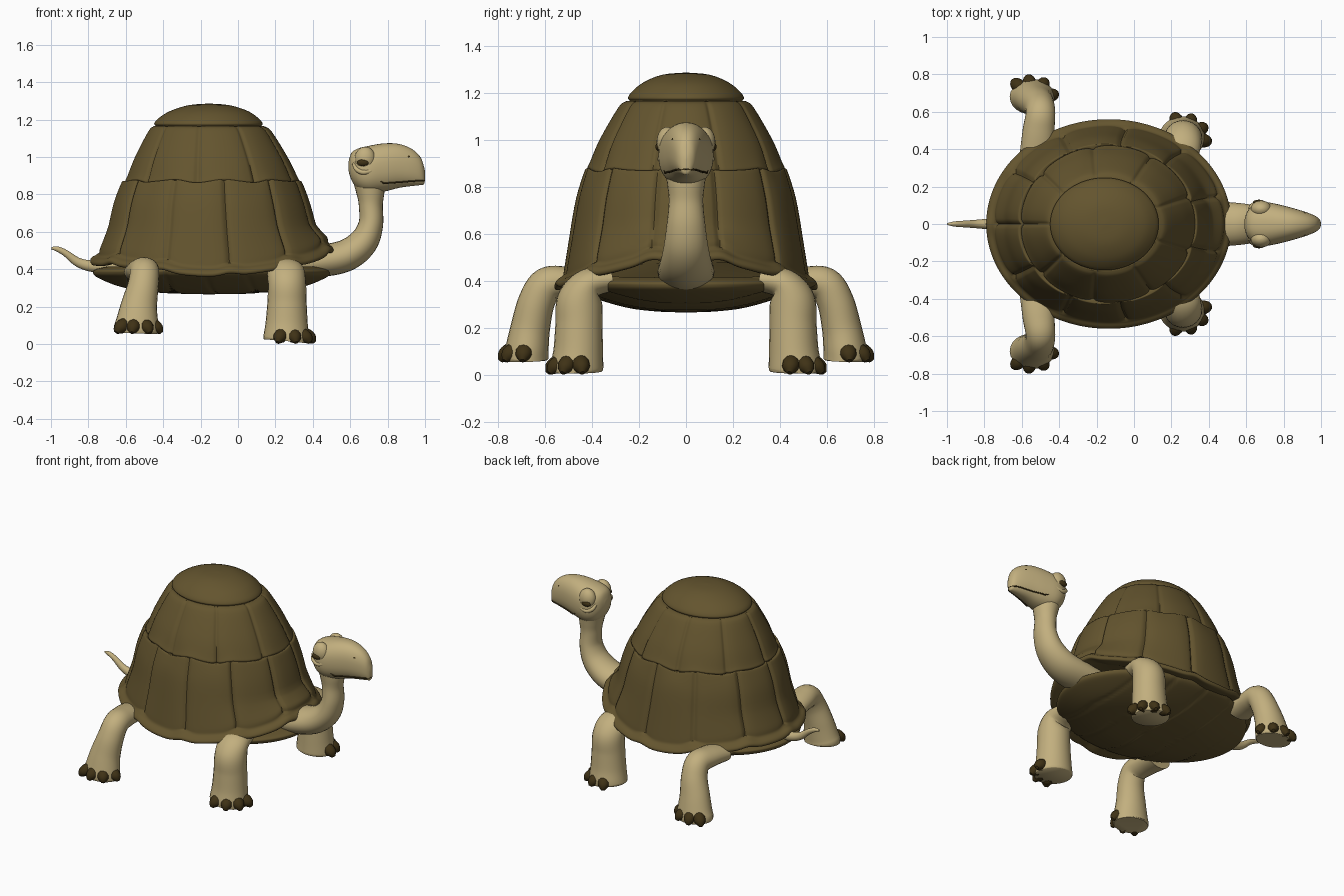
import bpy, bmesh, math
from mathutils import Vector

if "Cube" in bpy.data.objects:
    bpy.data.objects.remove(bpy.data.objects["Cube"])


def material(name, rgb):
    m = bpy.data.materials.new(name)
    m.diffuse_color = (*rgb, 1)
    m.use_nodes = True
    m.node_tree.nodes["Principled BSDF"].inputs["Base Color"].default_value = m.diffuse_color
    return m


SKIN = material("skin", (0.54, 0.43, 0.21))
SHELL = material("shell", (0.127, 0.09, 0.028))
DARK = material("claw", (0.05, 0.032, 0.008))


def smooth(pts, n):
    """Catmull-Rom interpolation of tuples of any length."""
    out = []
    for i in range(len(pts) - 1):
        p0, p1 = pts[max(i - 1, 0)], pts[i]
        p2, p3 = pts[i + 1], pts[min(i + 2, len(pts) - 1)]
        for k in range(n):
            t = k / n
            out.append(tuple(0.5 * (2 * b + (c - a) * t + (2 * a - 5 * b + 4 * c - d) * t * t
                                    + (3 * b - a - 3 * c + d) * t ** 3)
                             for a, b, c, d in zip(p0, p1, p2, p3)))
    return out + [tuple(pts[-1])]


def loft(name, rings, mat, mirror=False, angle=50):
    """Bridge a list of equal rings and close both ends."""
    bm = bmesh.new()
    vs = [[bm.verts.new(p) for p in r] for r in rings]
    n = len(vs[0])
    for a, b in zip(vs, vs[1:]):
        for j in range(n):
            k = (j + 1) % n
            bm.faces.new((a[j], a[k], b[k], b[j]))
    bm.faces.new(vs[0])
    bm.faces.new(vs[-1])
    bmesh.ops.recalc_face_normals(bm, faces=bm.faces)
    me = bpy.data.meshes.new(name)
    bm.to_mesh(me)
    bm.free()
    ob = bpy.data.objects.new(name, me)
    bpy.context.collection.objects.link(ob)
    me.materials.append(mat)
    bpy.context.view_layer.objects.active = ob
    ob.select_set(True)
    bpy.ops.object.shade_smooth_by_angle(angle=math.radians(angle))
    ob.select_set(False)
    if mirror:
        ob.modifiers.new("mirror", "MIRROR").use_axis = (False, True, False)
    return ob


def tube(name, pts, mat, ref=(0, 1, 0), mirror=False, sides=24, n=6):
    """Sweep ellipses along (x, y, z, radius across, radius along ref)."""
    path = smooth(pts, n)
    rings, ref = [], Vector(ref)
    for i, p in enumerate(path):
        c = Vector(p[:3])
        t = (Vector(path[min(i + 1, len(path) - 1)][:3]) - Vector(path[max(i - 1, 0)][:3])).normalized()
        a = t.cross(ref).normalized()
        b = t.cross(a)
        rings.append([c + a * p[3] * math.cos(q) + b * p[4] * math.sin(q)
                      for q in (2 * math.pi * k / sides for k in range(sides))])
    return loft(name, rings, mat, mirror)


def ellipsoid(name, c, r, mat, mirror=True):
    rings = []
    for i in range(17):
        a = math.pi * (i + 0.02) / 16.04
        rings.append([(c[0] + r[0] * math.sin(a) * math.cos(q), c[1] + r[1] * math.sin(a) * math.sin(q),
                       c[2] + r[2] * math.cos(a)) for q in (2 * math.pi * k / 24 for k in range(24))])
    return loft(name, rings, mat, mirror)


# Carapace: profile of (centre x, radius x, radius y, z, tier), tier 1 = middle, 2 = outer
N = 300
profile = [(-.155, .002, .002, 1.286, 0), (-.155, .11, .10, 1.277, 0), (-.155, .21, .18, 1.245, 0),
           (-.158, .27, .23, 1.205, 0), (-.158, .290, .247, 1.178, 0), (-.158, .282, .240, 1.166, 0),
           (-.157, .300, .258, 1.163, 1), (-.152, .333, .290, 1.135, 1), (-.145, .41, .368, 1.0, 1),
           (-.14, .455, .410, .90, 1), (-.14, .466, .420, .874, 1), (-.14, .456, .412, .860, 1),
           (-.142, .474, .425, .872, 2), (-.142, .489, .436, .855, 2), (-.142, .528, .468, .75, 2),
           (-.138, .566, .495, .60, 2), (-.133, .608, .518, .47, 2), (-.133, .618, .526, .43, 0),
           (-.135, .645, .548, .412, 0), (-.135, .655, .56, .395, 0), (-.135, .645, .55, .38, 0),
           (-.14, .60, .51, .385, 0), (-.14, .55, .44, .40, 0)]


def seam(theta, count, radius):
    """Distance to the nearest of the seams, one of which is at the tail."""
    step = 2 * math.pi / count
    m = (theta - math.pi) % step
    return min(m, step - m) * radius


rows = smooth(profile, 4)
rings = []
for i, (cx, rx, ry, z, _) in enumerate(rows):
    tier = profile[i // 4][4]
    lift = min(1, max(0, (.64 - z) / .18))
    arch = math.exp(-((z - .87) / .05) ** 2)
    ring = []
    for k in range(N):
        q = 2 * math.pi * k / N
        outer, middle = seam(q, 11, rx), seam(q, 9, rx)
        s = 1
        if tier:
            d = middle if tier == 1 else outer
            s = 1 - .028 * math.exp(-(d / .011) ** 2) - .014 * math.exp(-(d / .045) ** 2)
        c = math.cos(q)
        dz = -.02 * math.cos(4 * q) + .13 * max(c, 0) ** 6 + .06 * max(-c, 0) ** 6
        dz += .014 * math.exp(-(outer / .06) ** 2)
        wave = .009 * (math.exp(-(outer / .07) ** 2) - math.exp(-(middle / .07) ** 2))
        ring.append((cx + rx * s * c, ry * s * math.sin(q), z + dz * lift + wave * arch))
    rings.append(ring)
loft("carapace", rings, SHELL, angle=60)

# Plastron with engraved cross seams
belly = [(.56, .44, .415), (.62, .49, .40), (.635, .495, .382), (.61, .46, .355), (.50, .34, .310),
         (.36, .23, .282), (.18, .11, .269), (.002, .002, .266)]
rings = []
for rx, ry, z in smooth(belly, 8):
    ring = []
    for k in range(240):
        q = 2 * math.pi * k / 240
        x, y = -.14 + rx * math.cos(q), ry * math.sin(q)
        d = min(abs(x + .15 * abs(y) - s) for s in (-.55, -.32, -.1, .12, .32))
        ring.append((x, y, z + .006 * math.exp(-(d / .010) ** 2)))
    rings.append(ring)
loft("plastron", rings, SHELL)

# Neck and tail
tube("neck", [(.30, 0, .43, .07, .12), (.45, 0, .445, .085, .12), (.58, 0, .475, .085, .11),
              (.67, 0, .545, .078, .095), (.71, 0, .64, .066, .082), (.71, 0, .74, .064, .073),
              (.708, 0, .81, .075, .08), (.70, 0, .88, .085, .09)], SKIN)
tube("tail", [(-.62, 0, .42, .04, .04), (-.76, 0, .415, .032, .03), (-.85, 0, .435, .025, .022),
              (-.92, 0, .485, .018, .017), (-.965, 0, .508, .014, .013), (-.998, 0, .513, .006, .005)], SKIN)

# Head: stations of (x, bottom z, top z, half width)
stations = [(.590, .93, .97, .02), (.605, .88, 1.02, .065), (.64, .83, 1.045, .103), (.70, .805, 1.06, .117),
            (.78, .815, 1.073, .103), (.86, .835, 1.07, .082), (.93, .845, 1.043, .06), (.975, .85, 1.0, .04),
            (.994, .855, .95, .022), (1.0, .88, .92, .005)]
rings = []
for x, zb, zt, w in smooth(stations, 4):
    ring = []
    for k in range(40):
        q = 2 * math.pi * k / 40
        c, s = math.cos(q), math.sin(q)
        ring.append((x, w * math.copysign(abs(c) ** .87, c),
                     (zb + zt) / 2 + (zt - zb) / 2 * math.copysign(abs(s) ** .87, s)))
    rings.append(ring)
loft("head", rings, SKIN, angle=85)

# Eyes, nostrils and mouth line
ellipsoid("eyelid", (.68, .080, .990), (.056, .045, .065), SKIN)
ellipsoid("eye", (.668, .116, .970), (.032, .014, .018), DARK)
tube("eye_bag", [(.618, .080, .965, .008, .008), (.633, .100, .935, .012, .012), (.67, .109, .918, .013, .013),
                 (.715, .104, .93, .012, .012), (.735, .096, .96, .008, .008)], SKIN, mirror=True, sides=12)
ellipsoid("nostril", (.91, .053, 1.002), (.010, .008, .008), DARK)
tube("mouth", [(.76, .093, .872, .002, .002), (.785, .089, .859, .004, .004), (.81, .081, .862, .004, .004),
               (.86, .064, .865, .004, .004), (.93, .047, .871, .004, .004), (.975, .034, .873, .004, .004),
               (.995, .010, .874, .004, .004), (.996, 0, .874, .004, .004)], DARK, mirror=True, sides=8)

# Legs, each with a flat sole
tube("front_leg", [(.245, .32, .405, .05, .09), (.255, .41, .388, .068, .10), (.262, .45, .32, .097, .102),
                   (.262, .455, .22, .100, .105), (.26, .458, .11, .105, .113), (.258, .463, .04, .112, .122),
                   (.2565, .463, .022, .110, .122), (.256, .463, .016, .106, .118)],
     SKIN, ref=(1, 0, 0), mirror=True)
tube("hind_leg", [(-.52, .38, .385, .055, .09), (-.51, .50, .395, .064, .085), (-.50, .59, .385, .074, .079),
                  (-.508, .636, .31, .078, .083), (-.53, .662, .20, .084, .098), (-.54, .676, .11, .092, .115),
                  (-.545, .68, .075, .095, .12), (-.546, .68, .06, .09, .115)], SKIN, ref=(1, 0, 0), mirror=True)


# Claws
def claws(name, centre, floor, spots):
    for i, (x, y) in enumerate(spots):
        d = Vector((x - centre[0], y - centre[1], 0)).normalized()
        line = [(-.05, .072, .010), (-.030, .058, .030), (-.008, .040, .037), (.014, .024, .031), (.03, .004, .011)]
        pts = [(x + d.x * o, y + d.y * o, floor + h, r, r) for o, h, r in line]
        tube(f"{name}_{i + 1}", pts, DARK, ref=(-d.y, d.x, 0), mirror=True, sides=12, n=4)


claws("front_claw", (.27, .46), .004, [(.225, .56), (.302, .552), (.360, .51), (.378, .445)])
claws("hind_claw", (-.54, .67), .056, [(-.625, .745), (-.56, .761), (-.487, .747), (-.440, .69)])
